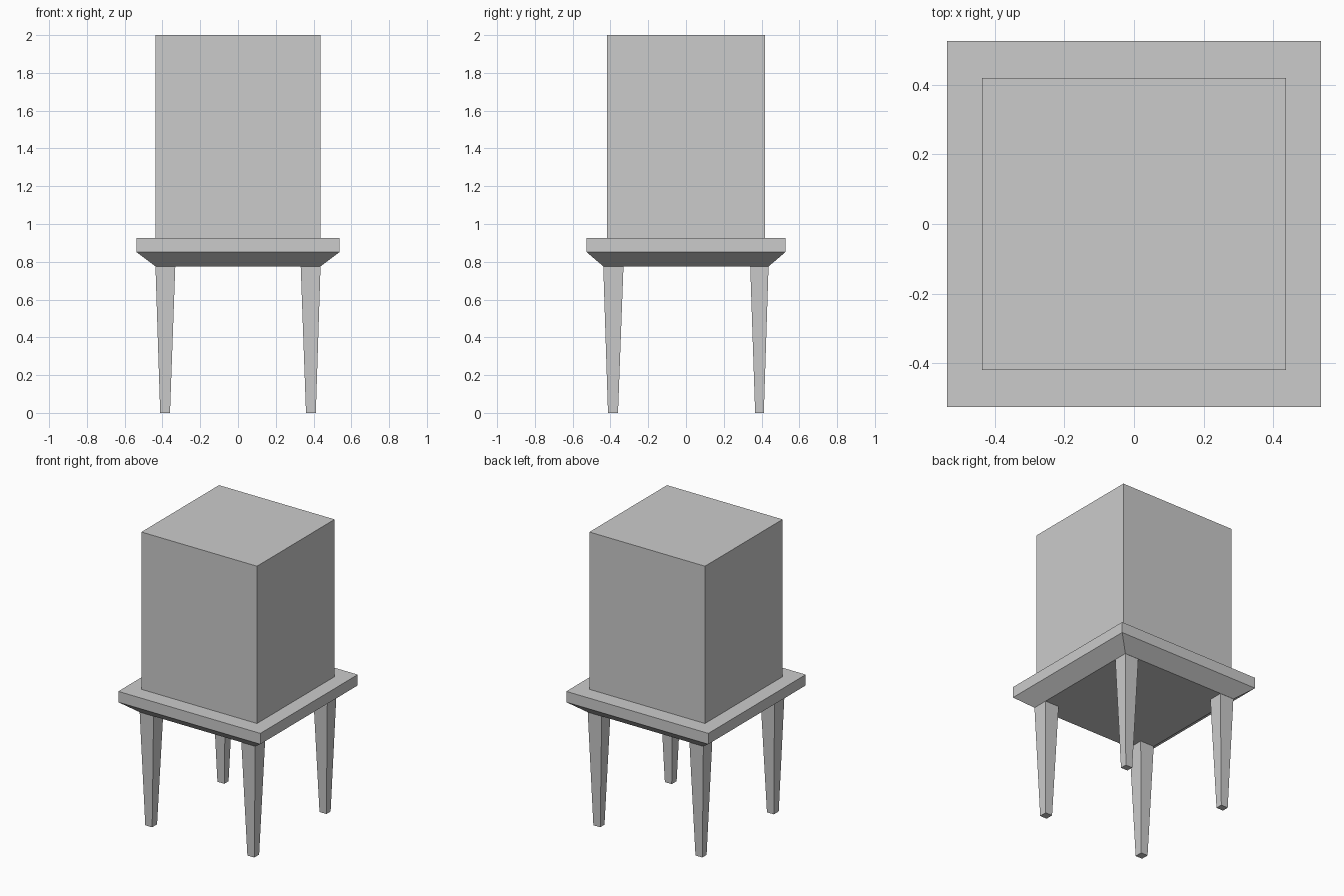
import bpy

if "Cube" in bpy.data.objects:
    bpy.data.objects.remove(bpy.data.objects["Cube"])


def loft(name, rings):
    """Closed solid through stacked rectangles (x0, x1, y0, y1, z), bottom to top."""
    verts = []
    for x0, x1, y0, y1, z in rings:
        verts += [(x0, y0, z), (x1, y0, z), (x1, y1, z), (x0, y1, z)]
    faces = [(3, 2, 1, 0)]
    for r in range(len(rings) - 1):
        a, b = r * 4, r * 4 + 4
        for i in range(4):
            j = (i + 1) % 4
            faces.append((a + i, a + j, b + j, b + i))
    top = len(verts) - 4
    faces.append((top, top + 1, top + 2, top + 3))
    mesh = bpy.data.meshes.new(name)
    mesh.from_pydata(verts, [], faces)
    obj = bpy.data.objects.new(name, mesh)
    bpy.context.collection.objects.link(obj)
    return obj


def centred(hx, hy, z):
    return (-hx, hx, -hy, hy, z)


# Tall block on top
loft("cabinet_body", [centred(0.437, 0.419, 0.925), centred(0.437, 0.419, 2.0)])

# Overhanging platform with a chamfered underside
loft("platform", [centred(0.437, 0.438, 0.776),
                  centred(0.537, 0.526, 0.851),
                  centred(0.537, 0.526, 0.925)])

# Tapered legs: one front and one back, mirrored across x
for name, foot_y, top_y in (("front_legs", (-0.413, -0.360), (-0.438, -0.331)),
                            ("back_legs", (0.366, 0.412), (0.340, 0.437))):
    legs = loft(name, [(0.360, 0.412, *foot_y, 0.0),
                       (0.332, 0.437, *top_y, 0.776)])
    legs.modifiers.new("mirror_x", "MIRROR").use_axis[0] = True
